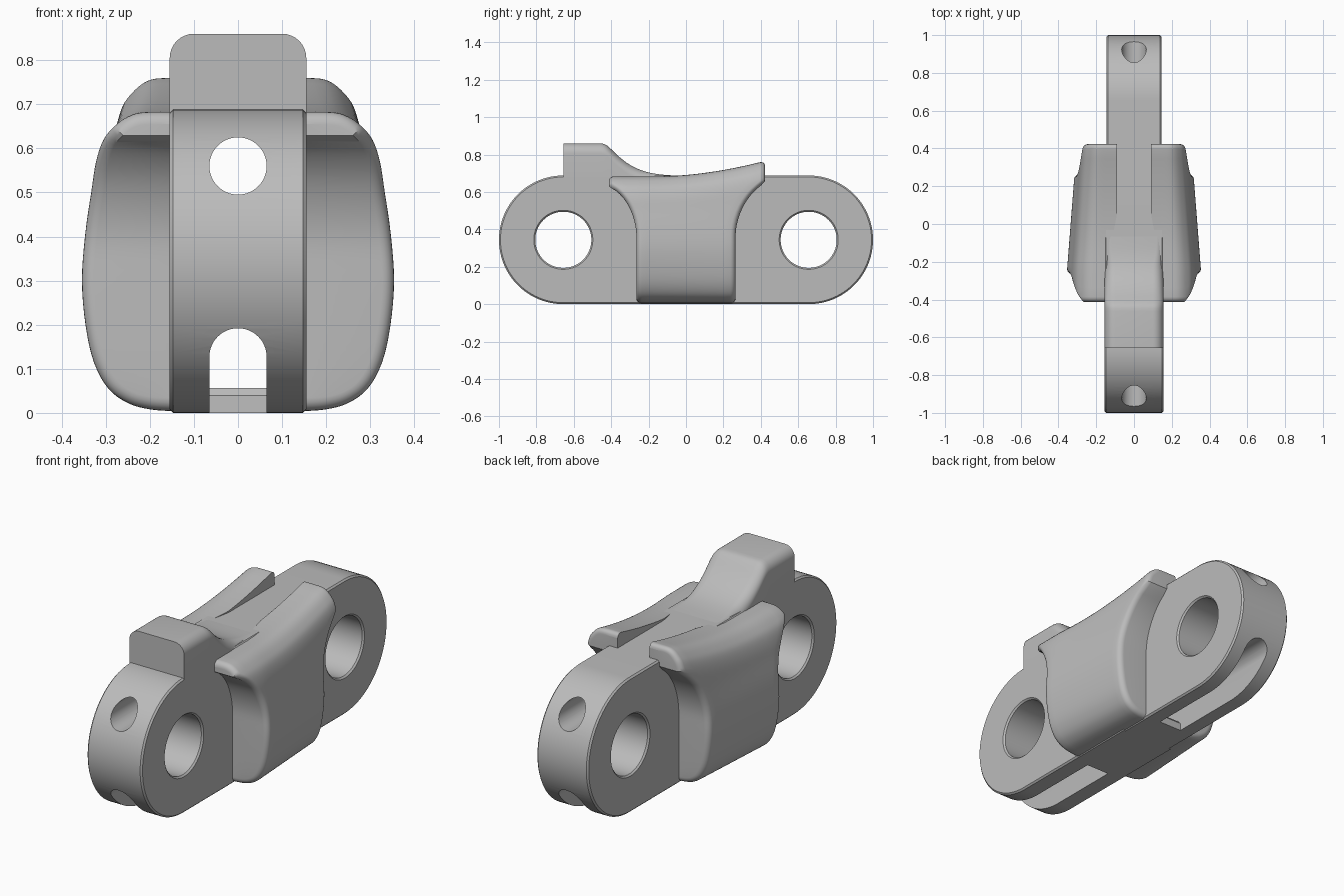
import bpy, bmesh
from math import sin, cos, pi, sqrt, radians

cube = bpy.data.objects.get("Cube")
if cube:
    bpy.data.objects.remove(cube)

steel = bpy.data.materials.new("plain grey")
steel.use_nodes = True
GREY = (0.5, 0.5, 0.5, 1)
steel.diffuse_color = GREY
steel.node_tree.nodes["Principled BSDF"].inputs["Base Color"].default_value = GREY

R = 0.344        # end radius, also half the link height
PIN_Y = 0.656    # distance of each pin from the middle
BORE = 0.15
SLOT = 0.065     # half width of the lengthwise channels
EDGE = 0.008     # small chamfer


def skin(name, rings, strip_caps=False):
    """Bridge equal rings of points; close the ends with a face or ladder strips."""
    bm = bmesh.new()
    rows = [[bm.verts.new(p) for p in ring] for ring in rings]
    n = len(rows[0])
    for a, b in zip(rows, rows[1:]):
        for i in range(n):
            j = (i + 1) % n
            bm.faces.new((a[i], a[j], b[j], b[i]))
    for row in (rows[0], rows[-1]):
        if strip_caps:
            for i in range(n // 2 - 1):
                bm.faces.new((row[i], row[i + 1], row[n - 2 - i], row[n - 1 - i]))
        else:
            bm.faces.new(row)
    bmesh.ops.recalc_face_normals(bm, faces=bm.faces)
    mesh = bpy.data.meshes.new(name)
    bm.to_mesh(mesh)
    bm.free()
    mesh.materials.append(steel)
    obj = bpy.data.objects.new(name, mesh)
    bpy.context.collection.objects.link(obj)
    return obj


def activate(obj):
    bpy.ops.object.select_all(action="DESELECT")
    obj.select_set(True)
    bpy.context.view_layer.objects.active = obj


def smooth(obj):
    activate(obj)
    bpy.ops.object.shade_smooth_by_angle(angle=radians(35))


def cut(obj, cutter):
    activate(obj)
    mod = obj.modifiers.new("cut", "BOOLEAN")
    mod.operation = "DIFFERENCE"
    mod.solver = "EXACT"
    mod.object = cutter
    bpy.ops.object.modifier_apply(modifier=mod.name)
    bpy.data.objects.remove(cutter)


def circle(r, n=64):
    return [(r * cos(2 * pi * i / n), r * sin(2 * pi * i / n)) for i in range(n)]


def round_channel():
    return skin("channel_cutter", [[(x, y, z + 0.56) for x, z in circle(SLOT, 48)]
                                   for y in (-1.2, 1.2)])


def arched_channel():
    # open underneath at both ends, with a flat floor in the middle
    steps = [(1.2, -0.1), (0.28, -0.1), (0.275, 0.04), (0.26, 0.057)]
    steps += [(-y, z) for y, z in reversed(steps)]
    arch = [(SLOT * cos(pi * i / 24), 0.127 + SLOT * sin(pi * i / 24)) for i in range(25)]
    return skin("slot_cutter", [[(SLOT, y, low)] + [(x, y, z) for x, z in arch]
                                + [(-SLOT, y, low)] for y, low in steps])


# Link halves: rounded end, pin bore and lengthwise channels
def link_half(name, side, w):
    def outline(x, r):
        pts = [(x, -side * 0.1, R - r)]
        for i in range(49):
            a = -pi / 2 + pi * i / 48
            pts.append((x, side * (PIN_Y + r * cos(a)), R + r * sin(a)))
        return pts + [(x, -side * 0.1, R + r)]

    obj = skin(name, [outline(-w, R - EDGE), outline(EDGE - w, R),
                      outline(w - EDGE, R), outline(w, R - EDGE)])
    flare = 0.04
    bore = [(-w + EDGE - flare, BORE + flare), (-w + EDGE, BORE),
            (w - EDGE, BORE), (w - EDGE + flare, BORE + flare)]
    cut(obj, skin("bore_cutter", [[(x, side * PIN_Y + p, R + q) for p, q in circle(r)]
                                  for x, r in bore]))
    cut(obj, round_channel())
    cut(obj, arched_channel())
    smooth(obj)


link_half("front_link", -1, 0.155)
link_half("rear_link", 1, 0.145)


# Smooth curve through a few points
def curve(points, steps=4):
    p = [points[0]] + points + [points[-1]]
    out = []
    for a, b, c, d in zip(p, p[1:], p[2:], p[3:]):
        for k in range(steps):
            t = k / steps
            out.append(tuple(0.5 * (2 * b[i] + (c[i] - a[i]) * t
                             + (2 * a[i] - 5 * b[i] + 4 * c[i] - d[i]) * t * t
                             + (3 * b[i] - a[i] - 3 * c[i] + d[i]) * t ** 3) for i in (0, 1)))
    return out + [points[-1]]


# Raised tooth with a rounded top sweeping down to the link
slope = curve([(-0.46, 0.86), (-0.435, 0.855), (-0.41, 0.838), (-0.36, 0.79),
               (-0.3, 0.745), (-0.23, 0.713), (-0.15, 0.695), (-0.05, 0.687)])
rings = []
for y, top in [(-PIN_Y, 0.86)] + slope:
    base, w = 0.65, 0.155
    r = min(0.055, top - base - 0.005)
    half = [(w - r + r * cos(a), top - r + r * sin(a))
            for a in (pi / 2 * i / 8 for i in range(9))]
    half = [(w, base)] + half
    rings.append([(x, y, z) for x, z in half] + [(-x, y, z) for x, z in reversed(half)])
smooth(skin("tooth", rings))

# Side wings: bulged outside, scooped at both ends, flaring up to the rear
section = curve([(0.15, 0.004), (0.2, 0.008), (0.25, 0.022), (0.295, 0.055),
                 (0.328, 0.115), (0.347, 0.2), (0.355, 0.3), (0.348, 0.4),
                 (0.333, 0.5), (0.322, 0.57), (0.305, 0.62), (0.28, 0.65),
                 (0.25, 0.672), (0.215, 0.682), (0.15, 0.683)])


def reach(z, limit):
    # half length of the wing at a height: straight, then a concave scoop
    rad = 0.358
    rise = min(max(z - 0.36, 0), 0.34)
    return min(limit, 0.265 + rad - sqrt(rad * rad - rise * rise))


def wing_height(z, y):
    lift = 0.082 * (max(0, y + 0.15) / 0.57) ** 1.8
    s = min(max((z - 0.4) / 0.2, 0), 1)
    return z + lift * s * s * (3 - 2 * s)


def inner_edge(y):
    s = min(max((y + 0.2) / 0.25, 0), 1)
    return 0.14 - 0.05 * s


def wing(name, side):
    r = 0.028
    arcs = [pi / 2 * i / 5 for i in range(6)]
    # columns: share along the length, offset from the ends, inset of the outline
    columns = [(0, r * (1 - cos(a)), r * (1 - sin(a))) for a in arcs]
    columns += [(i / 16, r * (1 - 2 * i / 16), 0) for i in range(1, 16)]
    columns += [(1, -r * (1 - cos(a)), r * (1 - sin(a))) for a in reversed(arcs)]
    rings = []
    for v, shift, inset in columns:
        outer, inner = [], []
        for i, (x0, z0) in enumerate(section):
            a, b = section[max(i - 1, 0)], section[min(i + 1, len(section) - 1)]
            dx, dz = b[0] - a[0], b[1] - a[1]
            length = sqrt(dx * dx + dz * dz)
            y = 0
            for _ in range(6):
                z = wing_height(z0, y)
                y = (v - 1) * reach(z, 0.413) + v * reach(z, 0.423) + shift
            x = x0 * min(1, 1 - 0.22 * (y + 0.25)) - inset * dz / length
            z += inset * dx / length
            edge = inner_edge(y)
            outer.append((side * max(x, edge + 0.004), y, z))
            inner.append((side * edge, y, z))
        rings.append(outer + inner[::-1])
    smooth(skin(name, rings, strip_caps=True))


wing("left_wing", 1)
wing("right_wing", -1)
